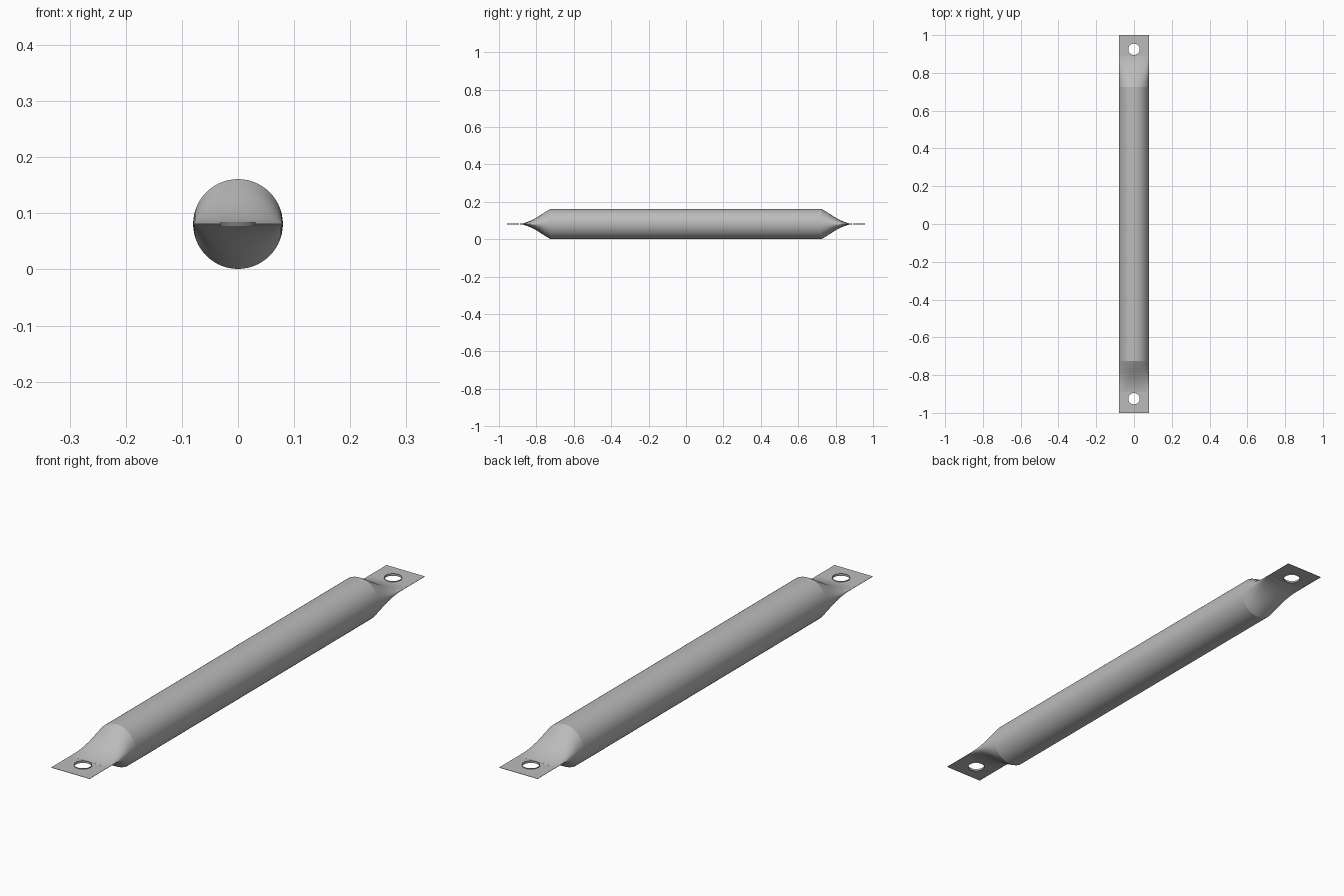
import bpy, bmesh, math

if "Cube" in bpy.data.objects:
    bpy.data.objects.remove(bpy.data.objects["Cube"])

R = 0.08            # tube radius, also half the tab width
MID = 0.081         # height of the tube axis
SIDES = 64
RIM = 0.725         # where the round tube starts to flatten
HOLE_Y, HOLE_R = 0.925, 0.03

grey = bpy.data.materials.new("plain_grey")
grey.use_nodes = True
colour = (0.5, 0.5, 0.5, 1)
grey.diffuse_color = colour
grey.node_tree.nodes["Principled BSDF"].inputs["Base Color"].default_value = colour


def finish(bm, name):
    """Turn the bmesh into a smooth object with creases kept sharp."""
    bmesh.ops.recalc_face_normals(bm, faces=bm.faces)
    for f in bm.faces:
        f.smooth = len(f.verts) <= 4
    for e in bm.edges:
        at_rim = all(abs(abs(v.co.y) - RIM) < 1e-4 for v in e.verts)
        if at_rim or e.calc_face_angle(0) > math.radians(35):
            e.smooth = False
    mesh = bpy.data.meshes.new(name)
    bm.to_mesh(mesh)
    bm.free()
    mesh.materials.append(grey)
    obj = bpy.data.objects.new(name, mesh)
    bpy.context.collection.objects.link(obj)


def tube():
    """Round tube whose ends are pressed flat at constant width."""
    press = [(RIM, R), (0.75, 0.066), (0.77, 0.053), (0.79, 0.040),
             (0.81, 0.028), (0.83, 0.018), (0.85, 0.010), (0.87, 0.004),
             (0.89, 0.001)]
    sections = [(-y, h) for y, h in reversed(press)] + press
    bm = bmesh.new()
    rings = []
    for y, h in sections:
        angles = [2 * math.pi * i / SIDES for i in range(SIDES)]
        rings.append([bm.verts.new((R * math.cos(a), y, MID + h * math.sin(a)))
                      for a in angles])
    for a, b in zip(rings, rings[1:]):
        for i in range(SIDES):
            j = (i + 1) % SIDES
            bm.faces.new((a[i], a[j], b[j], b[i]))
    bm.faces.new(rings[0])
    bm.faces.new(rings[-1])
    finish(bm, "pressed_tube")


def loop_faces(bm, loops):
    """Join consecutive closed loops, last back to first."""
    n = len(loops[0])
    for k, a in enumerate(loops):
        b = loops[(k + 1) % len(loops)]
        for i in range(n):
            j = (i + 1) % n
            bm.faces.new((a[i], a[j], b[j], b[i]))


def tab(side, name):
    """Thin flat end plate with a round bolt hole."""
    near, far, half = 0.86 - HOLE_Y, 1 - HOLE_Y, 0.0006
    angles = [2 * math.pi * i / 40 for i in range(40)]
    angles += [math.atan2(y, x) % (2 * math.pi) for x in (-R, R) for y in (near, far)]
    angles.sort()

    def edge_point(a):
        c, s = math.cos(a), math.sin(a)
        reach = min(R / max(abs(c), 1e-6), (far if s > 0 else -near) / max(abs(s), 1e-6))
        return c * reach, s * reach

    outer = [edge_point(a) for a in angles]
    inner = [(HOLE_R * math.cos(a), HOLE_R * math.sin(a)) for a in angles]
    bm = bmesh.new()
    loops = [[bm.verts.new((x, side * (HOLE_Y + y), MID + z)) for x, y in pts]
             for pts, z in ((outer, half), (inner, half), (inner, -half), (outer, -half))]
    loop_faces(bm, loops)
    finish(bm, name)


def hole_lining(side, name):
    """Short thin ring lining the bolt hole."""
    bm = bmesh.new()
    loops = []
    for r, z in ((HOLE_R, 0.004), (HOLE_R, -0.004),
                 (HOLE_R + 0.001, -0.004), (HOLE_R + 0.001, 0.004)):
        loops.append([bm.verts.new((r * math.cos(2 * math.pi * i / 40),
                                    side * HOLE_Y + r * math.sin(2 * math.pi * i / 40),
                                    MID + z)) for i in range(40)])
    loop_faces(bm, loops)
    finish(bm, name)


tube()
for side, label in ((-1, "front"), (1, "back")):
    tab(side, label + "_tab")
    hole_lining(side, label + "_hole_lining")
